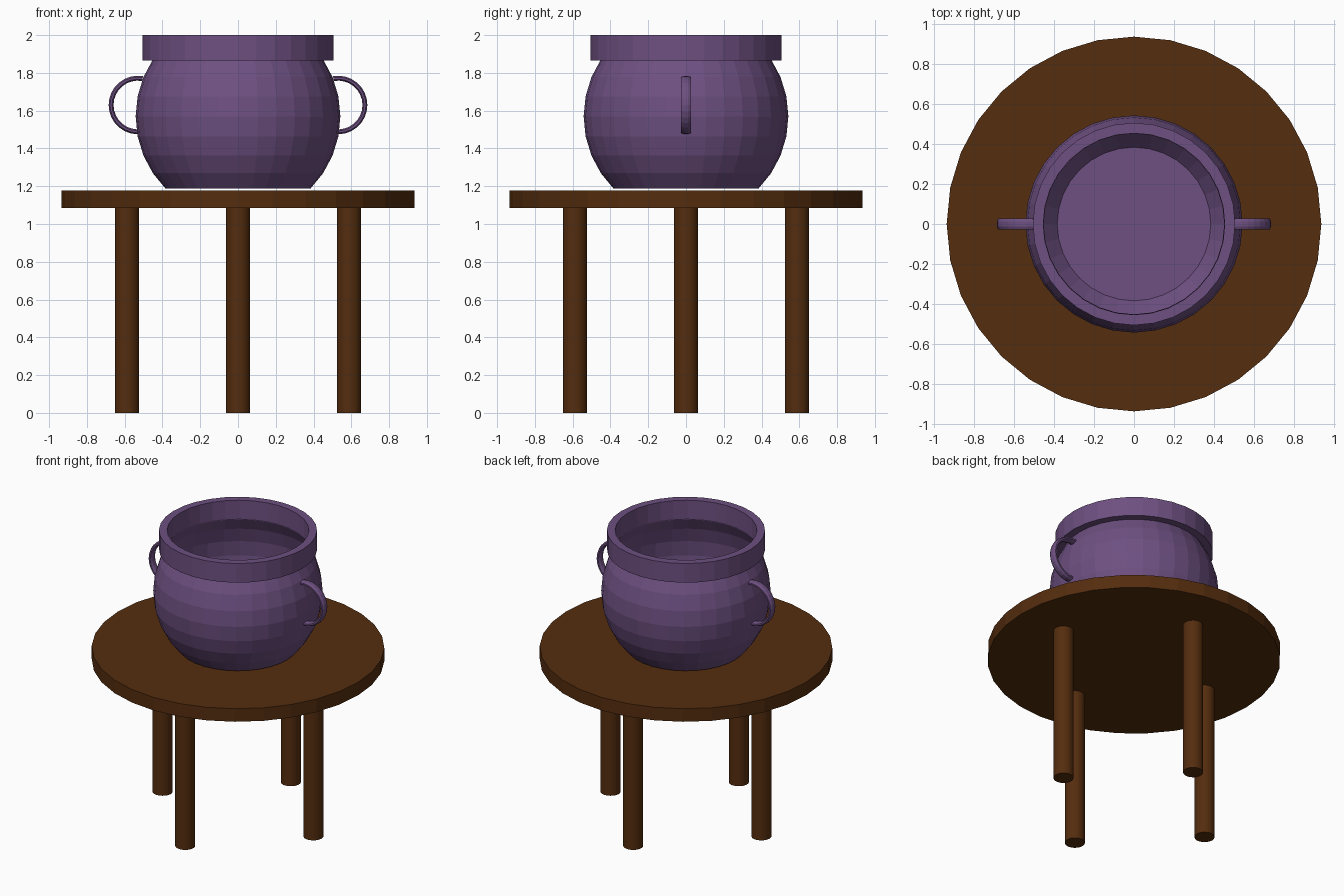
import bpy
import bmesh
from math import sin, cos, pi, radians

default = bpy.data.objects.get("Cube")
if default:
    bpy.data.objects.remove(default, do_unlink=True)


def make_material(name, color):
    mat = bpy.data.materials.new(name)
    mat.use_nodes = True
    mat.diffuse_color = color
    mat.node_tree.nodes["Principled BSDF"].inputs["Base Color"].default_value = color
    return mat


purple = make_material("purple glaze", (0.155, 0.08, 0.22, 1))
brown = make_material("brown wood", (0.089, 0.026, 0.0045, 1))


def finish(name, bm, mat):
    bmesh.ops.recalc_face_normals(bm, faces=bm.faces[:])
    mesh = bpy.data.meshes.new(name)
    bm.to_mesh(mesh)
    bm.free()
    mesh.materials.append(mat)
    obj = bpy.data.objects.new(name, mesh)
    bpy.context.collection.objects.link(obj)
    return obj


def skin(bm, rings, loop):
    """Join neighbouring closed rings of vertices with quads."""
    pairs = list(zip(rings, rings[1:]))
    if loop:
        pairs.append((rings[-1], rings[0]))
    for a, b in pairs:
        n = len(a)
        for i in range(n):
            j = (i + 1) % n
            bm.faces.new((a[i], a[j], b[j], b[i]))


def lathe(name, profile, mat, loop=False, cap_start=False, cap_end=False,
          center=(0, 0), sides=32):
    """Turn a (radius, height) profile around a vertical axis."""
    bm = bmesh.new()
    turns = [2 * pi * i / sides for i in range(sides)]
    rings = [[bm.verts.new((center[0] + r * cos(t), center[1] + r * sin(t), z))
              for t in turns] for r, z in profile]
    skin(bm, rings, loop)
    if cap_start:
        bm.faces.new(rings[0])
    if cap_end:
        bm.faces.new(rings[-1])
    return finish(name, bm, mat)


# Table top and four legs
TOP_LOW, TOP_HIGH = 1.085, 1.177
lathe("table_top", [(0.935, TOP_LOW), (0.935, TOP_HIGH)], brown,
      cap_start=True, cap_end=True)
legs = {"left": (1, 0), "right": (-1, 0), "front": (0, -1), "back": (0, 1)}
for side, (dx, dy) in legs.items():
    lathe(side + "_leg", [(0.064, 0), (0.064, TOP_LOW)], brown,
          cap_start=True, cap_end=True, center=(0.588 * dx, 0.588 * dy))

# Pot body: part of a sphere with a flat floor and an open mouth
POT_R, POT_Z = 0.542, 1.57
body = []
for step in range(-4, 4):
    a = step * pi / 16
    body.append((POT_R * cos(a), POT_Z + POT_R * sin(a)))
lathe("pot_body", body, purple, cap_start=True)

# Collar around the mouth
lathe("pot_collar", [(0.505, 1.865), (0.505, 2), (0.453, 2), (0.453, 1.865)],
      purple, loop=True)


# Handles: bent straps with an eight-sided section
def handle(name, side):
    bm = bmesh.new()
    steps = 16
    rings = []
    for i in range(steps + 1):
        t = radians(-100 + 200 * i / steps)
        ring = []
        for k in range(8):
            s = 2 * pi * (k + 0.5) / 8
            r = 0.142 + 0.014 * cos(s)
            ring.append(bm.verts.new((side * (0.53 + r * cos(t)),
                                      0.03 * sin(s), 1.63 + r * sin(t))))
        rings.append(ring)
    skin(bm, rings, False)
    bm.faces.new(rings[0])
    bm.faces.new(rings[-1])
    finish(name, bm, purple)


handle("left_handle", 1)
handle("right_handle", -1)
